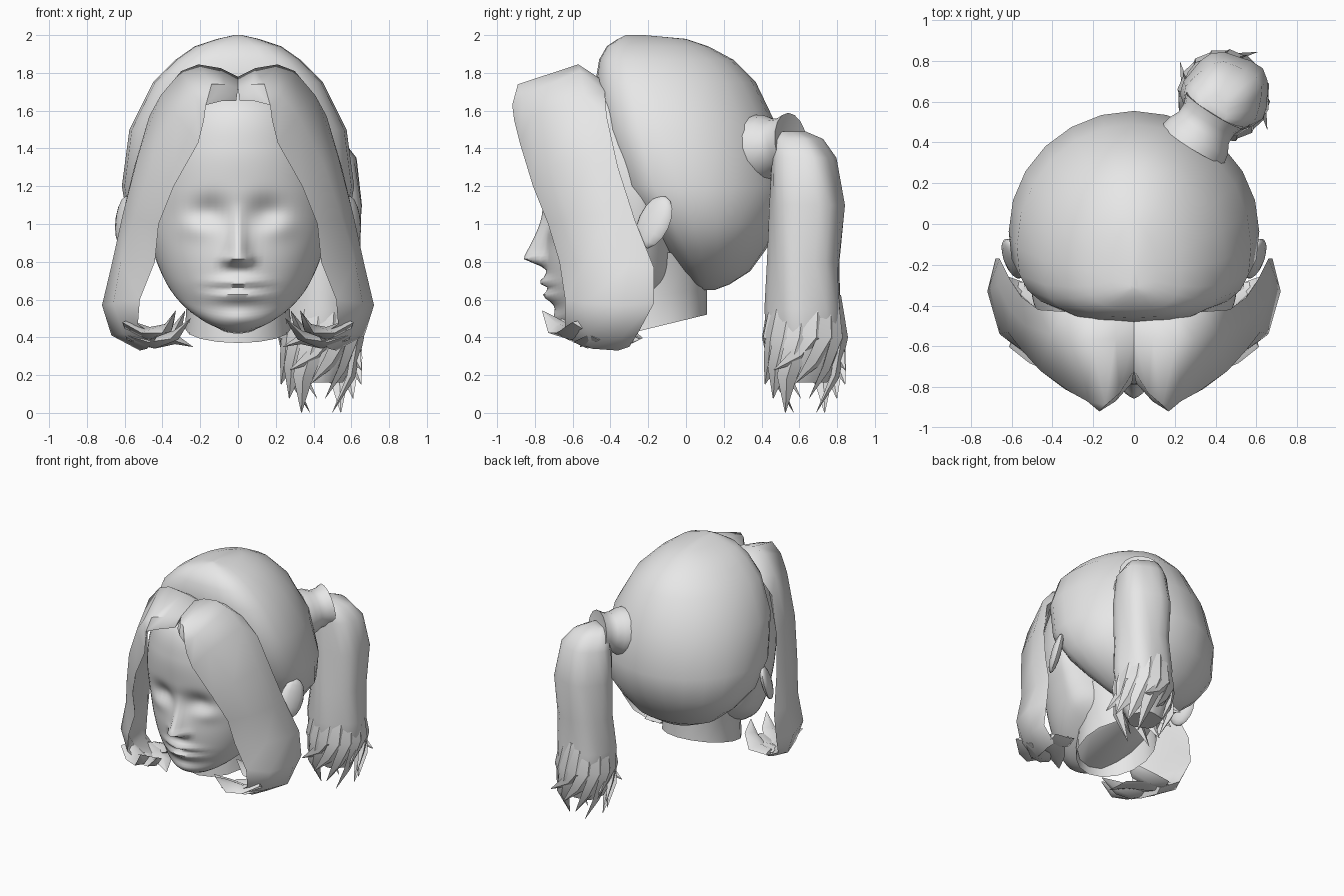
import bpy, bmesh, math
from mathutils import Vector, Matrix

cube = bpy.data.objects.get("Cube")
if cube:
    bpy.data.objects.remove(cube, do_unlink=True)

grey = bpy.data.materials.new("plain grey")
grey.use_nodes = True
grey.diffuse_color = (0.8, 0.8, 0.8, 1)
grey.node_tree.nodes["Principled BSDF"].inputs["Base Color"].default_value = (0.8, 0.8, 0.8, 1)


def finish(name, bm, angle=50, mirror=False):
    """Turn a bmesh into a smooth-shaded object, optionally mirrored."""
    bmesh.ops.recalc_face_normals(bm, faces=bm.faces[:])
    mesh = bpy.data.meshes.new(name)
    bm.to_mesh(mesh)
    bm.free()
    obj = bpy.data.objects.new(name, mesh)
    bpy.context.scene.collection.objects.link(obj)
    mesh.materials.append(grey)
    mesh.shade_smooth()
    mesh.set_sharp_from_angle(angle=math.radians(angle))
    if mirror:
        obj.modifiers.new("mirror", "MIRROR").use_mirror_merge = False


def loft(bm, rings, caps=True):
    """Skin a list of closed point rings."""
    vs = [[bm.verts.new(p) for p in ring] for ring in rings]
    n = len(vs[0])
    for r0, r1 in zip(vs, vs[1:]):
        for j in range(n):
            k = (j + 1) % n
            bm.faces.new((r0[j], r0[k], r1[k], r1[j]))
    if caps:
        bm.faces.new(vs[0])
        bm.faces.new(vs[-1])


def lock(bm, path, width, thick, side):
    """A pointed lock of hair with a diamond section."""
    pts = [Vector(p) for p in path]
    rings = []
    for i, (p, s) in enumerate(zip(pts, (0.7, 1, 0.75, 0.03))):
        t = (pts[min(i + 1, 3)] - pts[max(i - 1, 0)]).normalized()
        a = Vector(side)
        a = (a - t * a.dot(t)).normalized()
        b = t.cross(a)
        rings.append([p + a * width * s, p + b * thick * s, p - a * width * s, p - b * thick * s])
    loft(bm, rings)


def spline(keys, z):
    """Smooth interpolation of key rows (z, value, value...)."""
    n = len(keys)
    i = max(k for k in range(n - 1) if keys[k][0] <= z or k == 0)
    k0, k1 = keys[i], keys[i + 1]
    h = k1[0] - k0[0]
    t = min(max((z - k0[0]) / h, 0), 1)

    def slope(k, c):
        a, b = keys[max(k - 1, 0)], keys[min(k + 1, n - 1)]
        return (b[c] - a[c]) / (b[0] - a[0])
    return [(2*t**3 - 3*t*t + 1) * k0[c] + (t**3 - 2*t*t + t) * h * slope(i, c)
            + (3*t*t - 2*t**3) * k1[c] + (t**3 - t*t) * h * slope(i + 1, c)
            for c in range(1, len(k0))]


def g(v, s):
    return math.exp(-(v / s) ** 2)


def spow(v, e):
    return math.copysign(abs(v) ** e, v)


# Face: z, front y, half width; the lower rings rise toward the back as a jaw
face_keys = [(0.42, -0.54, 0.17), (0.44, -0.62, 0.26), (0.48, -0.67, 0.33), (0.55, -0.69, 0.38),
             (0.65, -0.725, 0.42), (0.8, -0.745, 0.46), (1.0, -0.745, 0.5), (1.2, -0.775, 0.51),
             (1.4, -0.785, 0.48), (1.6, -0.74, 0.41), (1.75, -0.6, 0.28)]


def relief(x, z):
    """How far nose, eyes, lips and chin push the face forward."""
    t = min(max((1.12 - z) / 0.3, 0), 1)
    nose = 0.115 * t ** 1.4 * min(max((z - 0.765) / 0.05, 0), 1) * g(x, 0.03 + 0.025 * t)
    nostril = 0.035 * g(abs(x) - 0.055, 0.025) * g(z - 0.81, 0.03)
    eyes = -0.05 * g(abs(x) - 0.15, 0.09) * g(z - 1.06, 0.08)
    lids = 0.022 * g(abs(x) - 0.21, 0.09) * g(z - 0.98, 0.06)
    lips = g(x, 0.125) * (0.042 * g(z - 0.69, 0.028) + 0.04 * g(z - 0.62, 0.032)
                          - 0.022 * g(z - 0.657, 0.014))
    chin = 0.02 * g(x, 0.1) * g(z - 0.5, 0.04)
    return nose + nostril + eyes + lids + lips + chin


rings = []
yc = -0.25
for i in range(72):
    z0 = 0.42 + 1.33 * i / 71
    yf, hw = spline(face_keys, z0)
    tilt = 0.45 * max(0, 1 - (z0 - 0.42) / 0.6)
    ring = []
    for j in range(64):
        a = math.pi * spow((j - 32) / 32, 1.25)
        x, c = hw * math.sin(a), math.cos(a)
        y = yc - c * (yc - yf) if c > 0 else yc - c * 0.22
        z = z0 + tilt * (y - yf)
        if c > 0:
            y -= relief(x, z) * min(1, c * 3)
        ring.append((x, y, z))
    rings.append(ring)
bm = bmesh.new()
loft(bm, rings)
finish("face", bm, 60)

# Neck, open at its sloping lower edge
circle = [(math.cos(i * math.pi / 8), math.sin(i * math.pi / 8)) for i in range(16)]
bm = bmesh.new()
loft(bm, [[(0.28 * c, -0.2 + 0.31 * s, 0.445 + 0.075 * s) for c, s in circle],
          [(0.27 * c, -0.2 + 0.31 * s, 0.62 + 0.03 * s) for c, s in circle],
          [(0.33 * c, -0.18 + 0.29 * s, 0.85) for c, s in circle]], caps=False)
finish("neck", bm)

# Ears
bm = bmesh.new()
bmesh.ops.create_uvsphere(bm, u_segments=12, v_segments=8, radius=1, matrix=(
    Matrix.Translation((0.595, -0.17, 1.01)) @ Matrix.Rotation(math.radians(-25), 4, "X")
    @ Matrix.Rotation(math.radians(-30), 4, "Z") @ Matrix.Diagonal((0.035, 0.095, 0.15, 1))))
finish("ears", bm, mirror=True)

# Hair cap: z, front y, back y, half width; the front half is blunter than the back
rings = []
for z, yf, yb, hw in [(2.0, -0.32, -0.22, 0.02), (1.98, -0.36, 0.0, 0.11), (1.94, -0.42, 0.12, 0.23),
                      (1.87, -0.46, 0.25, 0.33), (1.75, -0.48, 0.37, 0.45), (1.5, -0.45, 0.49, 0.575),
                      (1.2, -0.37, 0.555, 0.615), (1.0, -0.22, 0.51, 0.58), (0.86, -0.11, 0.42, 0.47),
                      (0.75, -0.02, 0.34, 0.34), (0.68, 0.04, 0.23, 0.18), (0.65, 0.08, 0.15, 0.06)]:
    mid = yf + 0.36 * (yb - yf)
    ring = []
    for j in range(24):
        s, c = math.sin(math.pi * j / 12), math.cos(math.pi * j / 12)
        if c < 0:
            ring.append((hw * spow(s, 2 / 3), mid - (mid - yf) * abs(c) ** (2 / 3), z))
        else:
            ring.append((hw * s, mid + (yb - mid) * c, z))
    rings.append(ring)
bm = bmesh.new()
loft(bm, rings)
finish("hair_cap", bm, 60)

# Parted fringe: each row runs from the back edge to the front edge of the strand
fringe = [
    [(0, -0.46, 1.74), (0, -0.55, 1.78), (0, -0.72, 1.72), (0.01, -0.78, 1.65)],
    [(0.09, -0.45, 1.76), (0.09, -0.56, 1.825), (0.07, -0.83, 1.74), (0.09, -0.87, 1.65)],
    [(0.21, -0.44, 1.76), (0.21, -0.57, 1.845), (0.14, -0.89, 1.74), (0.17, -0.92, 1.63)],
    [(0.34, -0.43, 1.7), (0.3, -0.56, 1.81), (0.23, -0.87, 1.68), (0.18, -0.91, 1.55)],
    [(0.47, -0.42, 1.57), (0.41, -0.54, 1.68), (0.32, -0.82, 1.57), (0.21, -0.88, 1.43)],
    [(0.55, -0.36, 1.3), (0.53, -0.5, 1.36), (0.46, -0.72, 1.3), (0.34, -0.81, 1.2)],
    [(0.61, -0.27, 1.02), (0.61, -0.42, 1.05), (0.55, -0.62, 1.03), (0.42, -0.73, 1.0)],
    [(0.66, -0.17, 0.77), (0.67, -0.3, 0.78), (0.62, -0.53, 0.8), (0.44, -0.67, 0.8)],
    [(0.68, -0.17, 0.58), (0.72, -0.33, 0.57), (0.66, -0.54, 0.58), (0.52, -0.64, 0.6)],
    [(0.64, -0.25, 0.43), (0.67, -0.33, 0.41), (0.61, -0.52, 0.42), (0.53, -0.64, 0.47)],
    [(0.5, -0.3, 0.35), (0.52, -0.36, 0.33), (0.48, -0.5, 0.34), (0.43, -0.64, 0.4)],
]
fringe = [[Vector(p) for p in row] for row in fringe]
rings = []
for i, (b, m1, m2, f) in enumerate(fringe):
    prev, nxt = fringe[max(i - 1, 0)], fringe[min(i + 1, len(fringe) - 1)]
    inward = (nxt[1] + nxt[2] - prev[1] - prev[2]).cross(f - b).normalized() * 0.065
    rings.append([b, m1, m2, f, m2 + inward, m1 + inward])
bm = bmesh.new()
loft(bm, rings)
finish("fringe", bm, 60, mirror=True)

# Curled tips of the fringe
bm = bmesh.new()
for path in [
    [(0.58, -0.34, 0.4), (0.44, -0.38, 0.375), (0.33, -0.48, 0.39), (0.24, -0.56, 0.35)],
    [(0.58, -0.46, 0.41), (0.44, -0.52, 0.375), (0.33, -0.58, 0.41), (0.25, -0.66, 0.5)],
    [(0.59, -0.55, 0.47), (0.47, -0.61, 0.42), (0.37, -0.68, 0.45), (0.33, -0.76, 0.54)],
    [(0.54, -0.3, 0.39), (0.42, -0.31, 0.39), (0.32, -0.37, 0.45), (0.28, -0.42, 0.54)],
]:
    lock(bm, path, 0.085, 0.035, (0, 1, 0))
finish("fringe_tips", bm, 50, mirror=True)

# Flared tie holding the tail, at the back left
axis = Vector((0.5, 0.8, 0.12)).normalized()
u = axis.cross(Vector((0, 0, 1))).normalized()
w = u.cross(axis)
start = Vector((0.29, 0.39, 1.4))
bm = bmesh.new()
loft(bm, [[start + axis * d + (u * c + w * s) * r for c, s in circle]
          for d, r in [(0, 0.18), (0.05, 0.17), (0.1, 0.145), (0.15, 0.145), (0.2, 0.165), (0.19, 0.1)]])
finish("hair_tie", bm)

# Tail: centre x, centre y, z, radius x, radius y, with soft vertical lobes
bm = bmesh.new()
rings = []
for cx, cy, z, rx, ry in [(0.39, 0.56, 1.49, 0.07, 0.07), (0.41, 0.59, 1.45, 0.14, 0.13),
                          (0.44, 0.62, 1.35, 0.19, 0.17), (0.45, 0.64, 1.1, 0.215, 0.2),
                          (0.45, 0.625, 0.8, 0.2, 0.19), (0.44, 0.625, 0.55, 0.22, 0.2),
                          (0.44, 0.63, 0.32, 0.2, 0.19), (0.43, 0.63, 0.16, 0.12, 0.12)]:
    ring = []
    for j in range(20):
        a = 2 * math.pi * j / 20
        k = 1 + 0.05 * math.cos(5 * a + 3 * z)
        ring.append((cx + rx * k * math.cos(a), cy + ry * k * math.sin(a), z))
    rings.append(ring)
loft(bm, rings)
finish("tail", bm, 60)

# Ragged ends of the tail, sweeping round as they fall
bm = bmesh.new()
for i in range(16):
    a = 2 * math.pi * i / 16
    step = i * 3 % 4
    path = [(0.44 + r * math.cos(a - b), 0.63 + r * math.sin(a - b), z) for r, b, z in
            [(0.17, 0, 0.62), (0.2, 0.15, 0.4), (0.185, 0.55, 0.19 + 0.04 * step),
             (0.12 + 0.05 * step, 1.05, 0.002 + 0.075 * step)]]
    lock(bm, path, 0.07, 0.03, (-math.sin(a), math.cos(a), 0))
finish("tail_tips", bm, 40)
